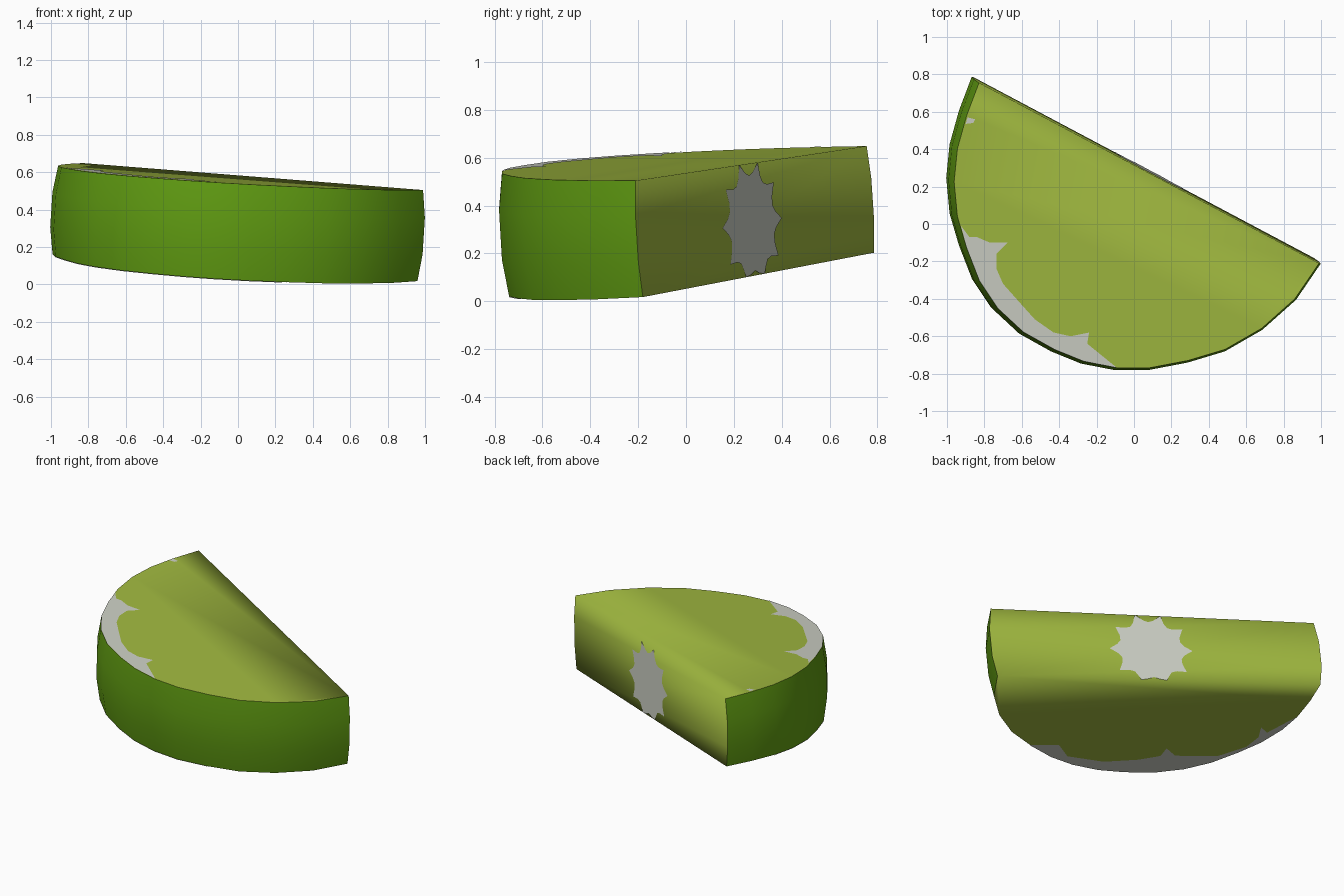
import bpy, bmesh, math
from mathutils import Vector

if "Cube" in bpy.data.objects:
    bpy.data.objects.remove(bpy.data.objects["Cube"])


def material(name, rgb):
    m = bpy.data.materials.new(name)
    m.diffuse_color = (*rgb, 1)
    m.use_nodes = True
    m.node_tree.nodes["Principled BSDF"].inputs["Base Color"].default_value = m.diffuse_color
    return m


RIND = material("rind_green", (0.12, 0.34, 0.006))
FLESH = material("flesh_yellow_green", (0.35, 0.48, 0.05))
PITH = material("pith_white", (0.60, 0.62, 0.55))

# Outline of the half slice, tip to tip around the curved side
OUTLINE = [(-.862, .78), (-.93, .6), (-.98, .42), (-.998, .24), (-.98, .05),
           (-.93, -.12), (-.86, -.3), (-.76, -.45), (-.62, -.58), (-.45, -.675),
           (-.29, -.74), (-.11, -.775), (.07, -.775), (.28, -.735),
           (.48, -.675), (.68, -.56), (.86, -.40), (.993, -.205)]
MID = Vector((.065, .285))      # middle of the straight cut


def top_z(x, y):
    return .57 - .0574 * x + .0412 * y


def bottom_z(x, y):
    return .087 - .056 * x + .0865 * y


def ring(t, scale):
    # one level of the slice: t = 0 bottom, t = 1 top (leaning axis)
    lean = Vector((.03, -.03)) * (t - .5)
    pts = []
    for p in OUTLINE:
        q = MID + (Vector(p) - MID) * scale + lean
        z = bottom_z(*q) * (1 - t) + top_z(*q) * t
        pts.append(Vector((q.x, q.y, z)))
    return pts


LEVELS = [ring(0, .98), ring(.3, 1), ring(.7, 1), ring(1, .98)]
BOTTOM, TOP = LEVELS[0], LEVELS[-1]


def finish(bm, name, mats):
    me = bpy.data.meshes.new(name)
    bm.to_mesh(me)
    bm.free()
    for m in mats:
        me.materials.append(m)
    ob = bpy.data.objects.new(name, me)
    bpy.context.collection.objects.link(ob)
    return ob


# Slice body: bulging rind, flat flesh on top, bottom and cut
bm = bmesh.new()
rings = [[bm.verts.new(p) for p in lvl] for lvl in LEVELS]
for lo, hi in zip(rings, rings[1:]):
    for i in range(len(OUTLINE) - 1):
        bm.faces.new((lo[i], lo[i + 1], hi[i + 1], hi[i]))
flesh = [bm.faces.new(rings[-1]), bm.faces.new(rings[0]),
         bm.faces.new([r[0] for r in rings] + [r[-1] for r in reversed(rings)])]
for f in flesh:
    f.material_index = 1
bmesh.ops.recalc_face_normals(bm, faces=bm.faces[:])
for f in bm.faces:
    f.smooth = True
for e in bm.edges:              # crisp border only between rind and flesh
    e.smooth = len({f.material_index for f in e.link_faces}) == 1
finish(bm, "citrus_slice", [RIND, FLESH])


def plate(name, pts, normal):
    # thin painted patch lying just above a flesh surface
    bm = bmesh.new()
    f = bm.faces.new([bm.verts.new(p + normal * .003) for p in pts])
    f.normal_update()
    if f.normal.dot(normal) < 0:
        f.normal_flip()
    bmesh.ops.triangulate(bm, faces=[f])
    finish(bm, name, [PITH])


UP = Vector((0, 0, 1))

# Pith crescent on top
inner = [(-.25, -.64), (-.24, -.58), (-.34, -.60), (-.43, -.58), (-.53, -.51),
         (-.62, -.41), (-.70, -.32), (-.735, -.24), (-.735, -.16), (-.675, -.10),
         (-.77, -.10), (-.84, -.07), (-.88, -.07), (-.925, -.01)]
plate("pith_crescent_top",
      TOP[5:12] + [Vector((x, y, top_z(x, y))) for x, y in inner], UP)

# Small pith fleck on top
fleck = [(-.89, .57), (-.85, .56), (-.86, .54), (-.90, .535)]
plate("pith_fleck_top", [Vector((x, y, top_z(x, y))) for x, y in fleck], UP)

# Scalloped pith crescent underneath, given along / across the diagonal
inner = [(-.5, -.355), (-.46, -.5), (-.244, -.62), (-.03, -.65), (.11, -.64),
         (.155, -.56), (.2, -.66), (.46, -.73), (.645, -.665), (.73, -.57),
         (.755, -.46), (.787, -.53), (.9, -.45)]
under = []
for u, v in inner:
    x, y = (v - u) / math.sqrt(2), (u + v) / math.sqrt(2)
    under.append(Vector((x, y, bottom_z(x, y))))
plate("pith_crescent_bottom", BOTTOM[2:14] + under, -UP)

# Ten-pointed pith star in the middle of the cut
across = BOTTOM[-1] - BOTTOM[0]
cut_normal = across.cross(TOP[0] - BOTTOM[0]).normalized()
if cut_normal.y < 0:
    cut_normal = -cut_normal
star = []
for i in range(40):
    ang = math.tau * i / 40
    r = (.265, .215, .20, .215)[i % 4]
    a = .515 + r * math.cos(ang) / across.length
    h = min(max(.47 + r * math.sin(ang) / .47, .0), 1.0)
    star.append(BOTTOM[0].lerp(BOTTOM[-1], a).lerp(TOP[0].lerp(TOP[-1], a), h))
plate("pith_star", star, cut_normal)
